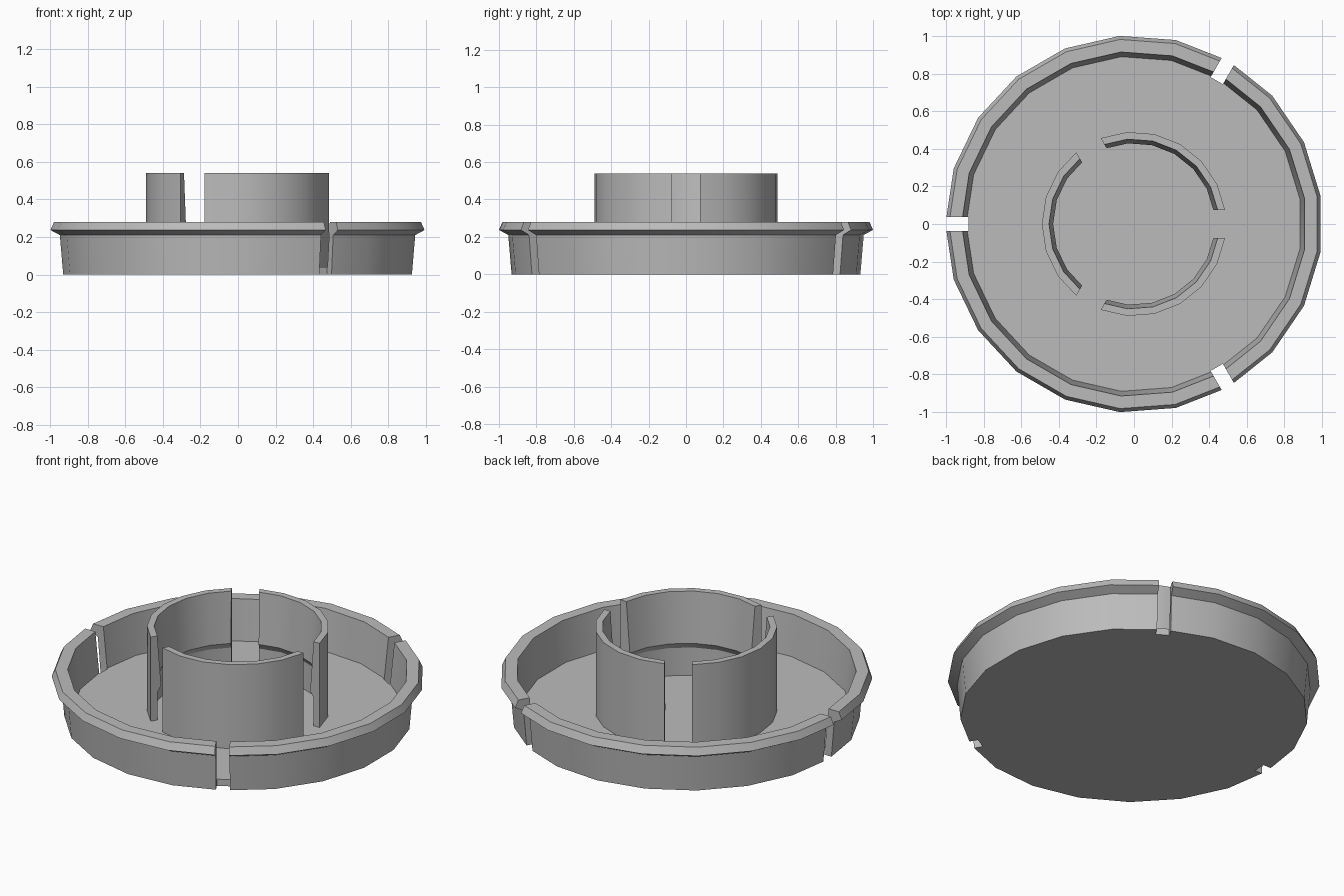
import bpy, bmesh, math
from mathutils import Matrix

SIDES = 21
PHASE = math.pi / SIDES

if "Cube" in bpy.data.objects:
    bpy.data.objects.remove(bpy.data.objects["Cube"], do_unlink=True)

grey = bpy.data.materials.new("plain grey")
grey.use_nodes = True
grey.diffuse_color = (0.5, 0.5, 0.5, 1)
grey.node_tree.nodes["Principled BSDF"].inputs["Base Color"].default_value = (0.5, 0.5, 0.5, 1)


def to_object(name, bm):
    bmesh.ops.recalc_face_normals(bm, faces=bm.faces)
    mesh = bpy.data.meshes.new(name)
    bm.to_mesh(mesh)
    bm.free()
    mesh.materials.append(grey)
    obj = bpy.data.objects.new(name, mesh)
    bpy.context.collection.objects.link(obj)
    return obj


def lathe(name, profile, closed):
    """Spin (radius, height) points; an open profile gets flat caps at both ends."""
    bm = bmesh.new()
    rings = []
    for r, z in profile:
        angles = [PHASE + math.tau * i / SIDES for i in range(SIDES)]
        rings.append([bm.verts.new((r * math.cos(a), r * math.sin(a), z)) for a in angles])
    pairs = list(zip(rings, rings[1:]))
    if closed:
        pairs.append((rings[-1], rings[0]))
    else:
        bm.faces.new(rings[0])
        bm.faces.new(rings[-1])
    for low, high in pairs:
        for i in range(SIDES):
            j = (i + 1) % SIDES
            bm.faces.new((low[i], low[j], high[j], high[i]))
    return to_object(name, bm)


def cut_radial_slots(obj, first_angle, inner, outer, width):
    """Cut three evenly spaced straight slots through the part."""
    bm = bmesh.new()
    for k in range(3):
        turn = Matrix.Rotation(math.radians(first_angle + 120 * k), 4, 'Z')
        move = Matrix.Translation(((inner + outer) / 2, 0, 0.3))
        size = Matrix.Diagonal((outer - inner, width, 1, 1))
        bmesh.ops.create_cube(bm, size=1, matrix=turn @ move @ size)
    cutter = to_object("slot_cutter", bm)
    cutter.hide_render = True
    mod = obj.modifiers.new("slots", 'BOOLEAN')
    mod.operation = 'DIFFERENCE'
    mod.solver = 'EXACT'
    mod.object = cutter
    activate(obj)
    bpy.ops.object.modifier_apply(modifier=mod.name)
    bpy.data.objects.remove(cutter, do_unlink=True)


def activate(obj):
    bpy.ops.object.select_all(action='DESELECT')
    obj.select_set(True)
    bpy.context.view_layer.objects.active = obj


# Shallow tray with a snap lip round its rim
tray = lathe("tray", [(0.935, 0), (0.953, 0.21), (1.003, 0.237), (0.984, 0.28),
                      (0.917, 0.28), (0.892, 0.04)], closed=False)
cut_radial_slots(tray, 60, 0.88, 1.2, 0.075)

# Central collar with an inward snap bead, split into three segments
collar = lathe("collar", [(0.49, 0.02), (0.49, 0.54), (0.452, 0.54), (0.43, 0.24),
                          (0.452, 0.205), (0.452, 0.02)], closed=True)
cut_radial_slots(collar, 0, 0.25, 0.7, 0.15)

for part in (tray, collar):
    activate(part)
    bpy.ops.object.shade_smooth_by_angle(angle=math.radians(30))
